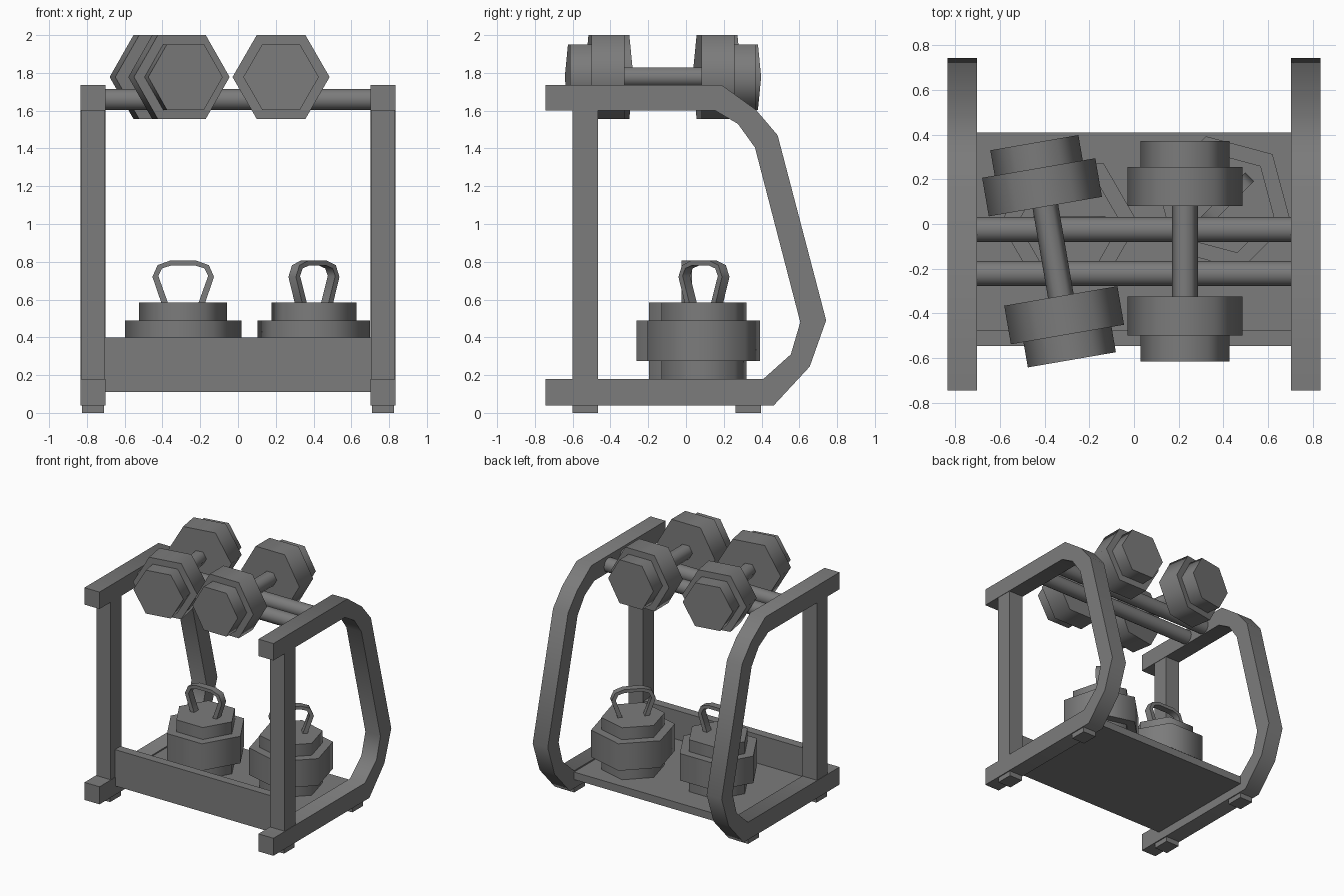
import bpy, bmesh
from math import radians, cos, sin
from mathutils import Matrix, Vector

cube = bpy.data.objects.get("Cube")
if cube:
    bpy.data.objects.remove(cube, do_unlink=True)

grey = bpy.data.materials.new("iron grey")
grey.use_nodes = True
grey.diffuse_color = (0.2, 0.2, 0.2, 1)
grey.node_tree.nodes["Principled BSDF"].inputs["Base Color"].default_value = (0.2, 0.2, 0.2, 1)


def finish(bm, name, smooth=None):
    """Turn a bmesh into a named object; smooth is the sharp-edge angle."""
    bmesh.ops.recalc_face_normals(bm, faces=bm.faces)
    mesh = bpy.data.meshes.new(name)
    bm.to_mesh(mesh)
    bm.free()
    mesh.materials.append(grey)
    obj = bpy.data.objects.new(name, mesh)
    bpy.context.collection.objects.link(obj)
    if smooth:
        bpy.ops.object.select_all(action='DESELECT')
        obj.select_set(True)
        bpy.context.view_layer.objects.active = obj
        bpy.ops.object.shade_smooth_by_angle(angle=radians(smooth))
    return obj


def box(name, low, high):
    low, high = Vector(low), Vector(high)
    bm = bmesh.new()
    place = Matrix.Translation((low + high) / 2) @ Matrix.Diagonal((*(high - low), 1))
    bmesh.ops.create_cube(bm, size=1, matrix=place)
    return finish(bm, name)


def prism(name, radius, start, end, place, sides=6):
    """Straight prism along the local z axis, from start to end."""
    bm = bmesh.new()
    bmesh.ops.create_cone(bm, cap_ends=True, segments=sides, radius1=radius, radius2=radius,
                          depth=end - start,
                          matrix=place @ Matrix.Translation((0, 0, (start + end) / 2))
                          @ Matrix.Rotation(radians(90), 4, 'Z'))
    return finish(bm, name, 65)


def band(name, outer, inner, low, high, place):
    """Bent bar between two matching outlines in local xz, low to high in local y."""
    bm = bmesh.new()
    rings = [[bm.verts.new(place @ Vector((p[0], y, p[1])))
              for p, y in ((o, low), (o, high), (i, high), (i, low))]
             for o, i in zip(outer, inner)]
    for a, b in zip(rings, rings[1:]):
        for k in range(4):
            n = (k + 1) % 4
            bm.faces.new((a[k], a[n], b[n], b[k]))
    bm.faces.new(rings[0])
    bm.faces.new(rings[-1])
    return finish(bm, name, 50)


# Side frames, posts and feet
outer = [(-0.745, 1.735), (0.19, 1.735), (0.37, 1.605), (0.485, 1.47),
         (0.742, 0.49), (0.655, 0.245), (0.465, 0.04), (-0.745, 0.04)]
inner = [(-0.745, 1.6), (0.155, 1.6), (0.275, 1.53), (0.365, 1.405),
         (0.605, 0.48), (0.555, 0.31), (0.41, 0.18), (-0.745, 0.18)]
quarter = Matrix.Rotation(radians(90), 4, 'Z')
for side, s in (("left", 1), ("right", -1)):
    x0, x1 = sorted((0.702 * s, 0.835 * s))
    band(side + "_side_frame", outer, inner, -x1, -x0, quarter)
    box(side + "_post", (x0 + 0.003, -0.6, 0.17), (x1 - 0.003, -0.465, 1.61))
    for end, y in (("front", -0.6), ("back", 0.262)):
        box(f"{side}_{end}_foot", (x0 + 0.008, y, 0), (x1 - 0.008, y + 0.135, 0.05))

# Tray
box("tray_base", (-0.705, -0.545, 0.11), (0.705, 0.41, 0.17))
box("tray_front_panel", (-0.705, -0.545, 0.11), (0.705, -0.475, 0.4))

# Support rails
for name, y in (("back_rail", -0.025), ("front_rail", -0.222)):
    prism(name, 0.056, -0.705, 0.705,
          Matrix.Translation((0, y, 1.66)) @ Matrix.Rotation(radians(90), 4, 'Y'), 16)


def dumbbell(name, x, angle):
    place = (Matrix.Translation((x, -0.122, 1.778)) @ Matrix.Rotation(radians(angle), 4, 'Z')
             @ Matrix.Rotation(radians(-90), 4, 'X'))
    prism(name + "_grip", 0.058, -0.21, 0.21, place)
    for end, turn in (("back", 0), ("front", 180)):
        half = place @ Matrix.Rotation(radians(turn), 4, 'X')
        prism(f"{name}_{end}_head", 0.257, 0.203, 0.378, half)
        prism(f"{name}_{end}_cap", 0.2, 0.37, 0.493, half)


dumbbell("left_dumbbell", 0.228, 0)
dumbbell("right_dumbbell", -0.362, 9.8)


# Kettlebells with a bent strap handle
def kettlebell(name, x, y, angle):
    place = Matrix.Translation((x, y, 0)) @ Matrix.Rotation(radians(angle), 4, 'Z')
    prism(name + "_core", 0.233, 0.168, 0.585, place)
    prism(name + "_body", 0.308, 0.275, 0.49, place)
    out = [(0.115, 0.58), (0.163, 0.72), (0.136, 0.782), (0.07, 0.806)]
    inn = [(0.08, 0.58), (0.132, 0.725), (0.112, 0.765), (0.065, 0.78)]
    loop = lambda pts: pts + [(-px, pz) for px, pz in reversed(pts)]
    band(name + "_handle", loop(out), loop(inn), -0.028, 0.028, place)


kettlebell("left_kettlebell", 0.402, 0.095, 45)
kettlebell("right_kettlebell", -0.29, 0.005, 0)
